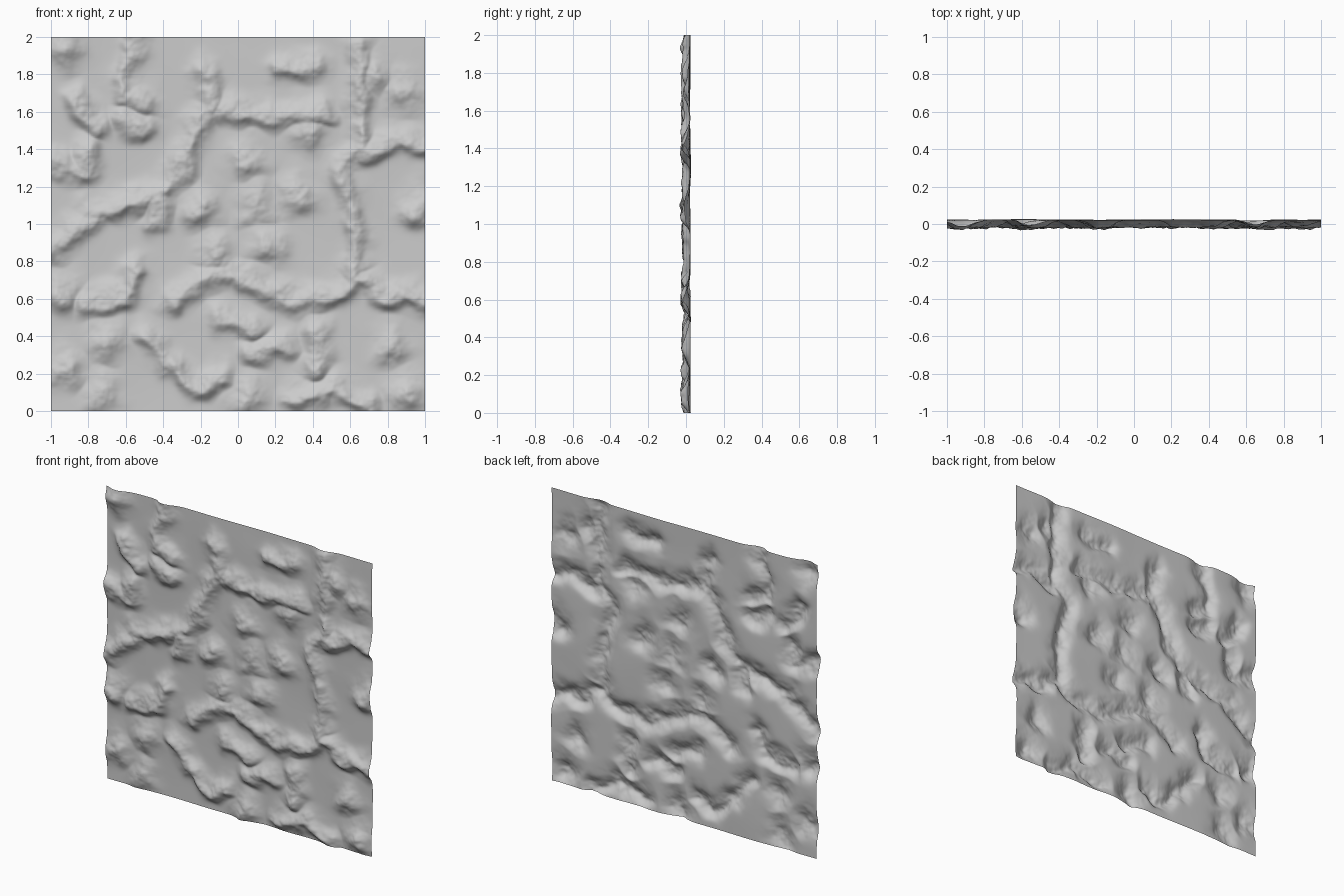
import bpy
import bmesh
import math
from mathutils import Vector, noise

if "Cube" in bpy.data.objects:
    bpy.data.objects.remove(bpy.data.objects["Cube"], do_unlink=True)

CELLS = 220
PLAIN_DEPTH = 0.022
RIDGE_HEIGHT = 0.042

# Ridge lines on the sheet, as (x, z) points
upper_ridges = [
    [(-.18, 1.8), (-.14, 1.64), (-.25, 1.47), (-.3, 1.3), (-.42, 1.15), (-.44, 1)],
    [(-.8, 1.05), (-.6, 1.08), (-.42, 1.15)],
    [(-.12, 1.6), (.15, 1.56), (.45, 1.58)],
    [(.22, 1.82), (.42, 1.82)],
    [(.65, 1.95), (.64, 1.6), (.68, 1.4), (.55, 1.3), (.6, 1.1), (.64, .9), (.62, .68)],
    [(.68, 1.37), (.85, 1.43), (1, 1.4)],
    [(-.55, 2), (-.62, 1.78), (-.6, 1.67), (-.48, 1.62)],
    [(-.86, 1.65), (-.75, 1.5)],
    [(-.62, 1.55), (-.5, 1.5)],
    [(-1, 1.32), (-.82, 1.26), (-.8, 1.4)],
]
lower_ridges = [
    [(-1, .85), (-.88, .95), (-.75, 1.05)],
    [(-.35, .57), (-.2, .68), (-.05, .74), (.15, .63), (.3, .57), (.5, .6), (.65, .69), (.8, .61), (1, .58)],
    [(-.48, .38), (-.35, .22), (-.2, .11), (-.1, .16)],
    [(-.1, .48), (.08, .43)],
    [(.42, .43), (.45, .3), (.4, .22)],
    [(.08, .3), (.25, .33)],
    [(-.55, .75), (-.6, .6), (-.8, .55)],
    [(.3, .05), (.5, .1), (.7, .03)],
]
# Isolated mounds, as (x, z)
mounds = [
    (.05, 1.32), (.1, 1.08), (.32, 1.12), (-.2, 1.06), (-.7, .35), (.82, .32),
    (.16, .86), (-.12, .82), (.88, 1.68), (.72, 1.78), (.96, 1.06), (-.93, .2),
    (-.72, .08), (.05, .05), (.38, 1.48), (-.92, 1.92), (-.94, .6), (.9, .08),
]


def gather_segments():
    """Join ridge lines and mounds into start, end and width records."""
    records = []
    for line in upper_ridges + lower_ridges:
        for start, end in zip(line, line[1:]):
            records.append((*start, *end, 0.06))
    for spot in mounds:
        records.append((*spot, *spot, 0.085))
    return records


def nearby(segments, z):
    """Keep the segments that can reach a given row."""
    return [s for s in segments if min(s[1], s[3]) - 0.3 < z < max(s[1], s[3]) + 0.3]


def relief(x, z, segments):
    """Strength of the strongest ridge at a point; the lower slope is steeper."""
    best = 0.0
    for ax, az, bx, bz, width in segments:
        dx, dz = bx - ax, bz - az
        length = dx * dx + dz * dz
        t = ((x - ax) * dx + (z - az) * dz) / length if length else 0.0
        t = min(1.0, max(0.0, t))
        ox, oz = x - ax - t * dx, z - az - t * dz
        oz *= 0.75 if oz > 0 else 1.3
        best = max(best, math.exp(-(ox * ox + oz * oz) / (width * width)))
    return best


def sheet_depth(x, z, segments):
    """Depth of the sheet at a point: gentle plains with rough ridges."""
    spot = Vector((x, z, 0))
    wobble = noise.noise_vector(spot * 9) * 0.035
    strength = relief(x + wobble.x, z + wobble.y, segments)
    swell = noise.noise(spot * 2.5) * 0.007
    variation = 1 + noise.noise(spot * 6) * 0.4
    roughness = noise.fractal(spot * 22, 0.9, 2.0, 3) * 0.007 * strength
    return PLAIN_DEPTH + swell - RIDGE_HEIGHT * strength * variation - roughness


# Material
stone = bpy.data.materials.new("stone_grey")
stone.use_nodes = True
grey = (0.6, 0.6, 0.6, 1)
stone.diffuse_color = grey
for node in stone.node_tree.nodes:
    if node.type == "BSDF_PRINCIPLED":
        node.inputs["Base Color"].default_value = grey

# Upright sheet, pushed into relief row by row
bm = bmesh.new()
bmesh.ops.create_grid(bm, x_segments=CELLS, y_segments=CELLS, size=1)
all_segments = gather_segments()
rows = {}
for vert in bm.verts:
    x, z = vert.co.x, vert.co.y + 1
    key = round(z, 3)
    if key not in rows:
        rows[key] = nearby(all_segments, z)
    vert.co = (x, sheet_depth(x, z, rows[key]), z)

mesh = bpy.data.meshes.new("rock_sheet")
bm.to_mesh(mesh)
bm.free()
mesh.materials.append(stone)
sheet = bpy.data.objects.new("rock_sheet", mesh)
bpy.context.collection.objects.link(sheet)
for polygon in mesh.polygons:
    polygon.use_smooth = True
